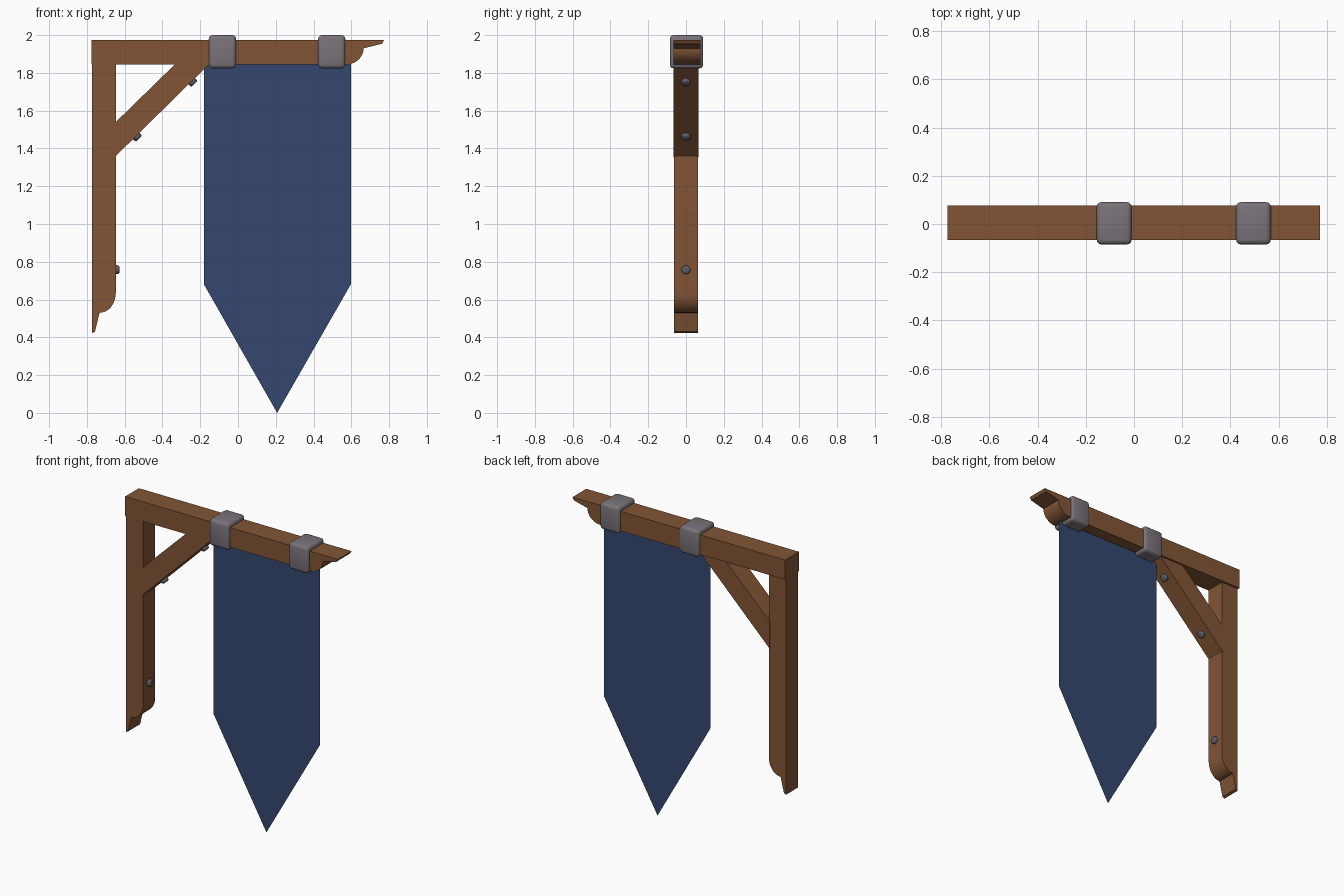
import bpy, bmesh, math
from mathutils import Vector

if "Cube" in bpy.data.objects:
    bpy.data.objects.remove(bpy.data.objects["Cube"])


def material(name, rgb):
    m = bpy.data.materials.new(name)
    m.diffuse_color = (*rgb, 1)
    m.use_nodes = True
    m.node_tree.nodes["Principled BSDF"].inputs["Base Color"].default_value = m.diffuse_color
    return m


WOOD = material("brown wood", (0.225, 0.091, 0.036))
CLOTH = material("navy cloth", (0.036, 0.064, 0.160))
IRON = material("grey iron", (0.195, 0.172, 0.193))
BOLT = material("dark bolt metal", (0.115, 0.112, 0.130))


def finish(name, bm, mat, smooth=None):
    me = bpy.data.meshes.new(name)
    bm.to_mesh(me)
    bm.free()
    me.materials.append(mat)
    ob = bpy.data.objects.new(name, me)
    bpy.context.collection.objects.link(ob)
    if smooth:
        bpy.ops.object.select_all(action='DESELECT')
        ob.select_set(True)
        bpy.context.view_layer.objects.active = ob
        bpy.ops.object.shade_smooth_by_angle(angle=math.radians(smooth))
    return ob


def plank(name, outline, y0, y1, mat, smooth=None):
    """Extrude an x-z outline from y0 to y1 (a flat sheet if they match)."""
    bm = bmesh.new()
    face = bm.faces.new([bm.verts.new((x, y0, z)) for x, z in outline])
    if y1 > y0:
        r = bmesh.ops.extrude_face_region(bm, geom=[face])
        verts = [v for v in r["geom"] if isinstance(v, bmesh.types.BMVert)]
        bmesh.ops.translate(bm, verts=verts, vec=(0, y1 - y0, 0))
        bmesh.ops.recalc_face_normals(bm, faces=bm.faces)
    return finish(name, bm, mat, smooth)


def arc(cx, cz, a, b, n=8):
    """Quarter ellipse from the bottom round to the right."""
    angles = [-math.pi / 2 * (1 - i / n) for i in range(n + 1)]
    return [(cx + a * math.cos(t), cz + b * math.sin(t)) for t in angles]


# Top beam with carved tip
plank("beam", [(-0.775, 1.973), (-0.775, 1.844)] + arc(0.57, 1.93, 0.095, 0.086)
      + [(0.762, 1.954), (0.773, 1.973)], -0.067, 0.076, WOOD, 30)

# Wall post with carved foot
plank("post", [(-0.772, 1.85), (-0.772, 0.423), (-0.757, 0.43)]
      + arc(-0.733, 0.635, 0.086, 0.105) + [(-0.647, 1.85)], -0.063, 0.063, WOOD, 30)

# Diagonal brace
plank("brace", [(-0.655, 1.352), (-0.147, 1.852), (-0.327, 1.852), (-0.655, 1.532)],
      -0.065, 0.065, WOOD)

# Hanging pointed banner, a single sheet
plank("banner", [(-0.18, 1.86), (-0.18, 0.68), (0.207, 0.0), (0.597, 0.68), (0.597, 1.86)],
      0, 0, CLOTH)


# Rounded iron bands around the beam
def band(name, x0, x1):
    bm = bmesh.new()
    bmesh.ops.create_cube(bm, size=1)
    for v in bm.verts:
        v.co = ((x0 + x1) / 2 + v.co.x * (x1 - x0), 0.003 + v.co.y * 0.176,
                1.912 + v.co.z * 0.176)
    bmesh.ops.bevel(bm, geom=bm.edges[:], offset=0.02, segments=3, profile=0.5,
                    affect='EDGES')
    finish(name, bm, IRON, 60)


band("inner_band", -0.155, -0.01)
band("outer_band", 0.424, 0.568)


# Domed bolts set into the timber
def bolt(name, x, z, direction):
    bm = bmesh.new()
    bmesh.ops.create_cone(bm, cap_ends=True, segments=12, radius1=0.024,
                          radius2=0.024, depth=0.044)
    rim = [e for e in bm.edges if all(v.co.z > 0 for v in e.verts)]
    bmesh.ops.bevel(bm, geom=rim, offset=0.01, segments=3, profile=0.5, affect='EDGES')
    rot = Vector(direction).to_track_quat('Z', 'Y').to_matrix()
    bmesh.ops.rotate(bm, verts=bm.verts, matrix=rot)
    bmesh.ops.translate(bm, verts=bm.verts, vec=(x, 0, z))
    finish(name, bm, BOLT, 50)


bolt("post_bolt", -0.65, 0.758, (1, 0, 0))
bolt("lower_brace_bolt", -0.54, 1.467, (1, 0, -1))
bolt("upper_brace_bolt", -0.246, 1.757, (1, 0, -1))
